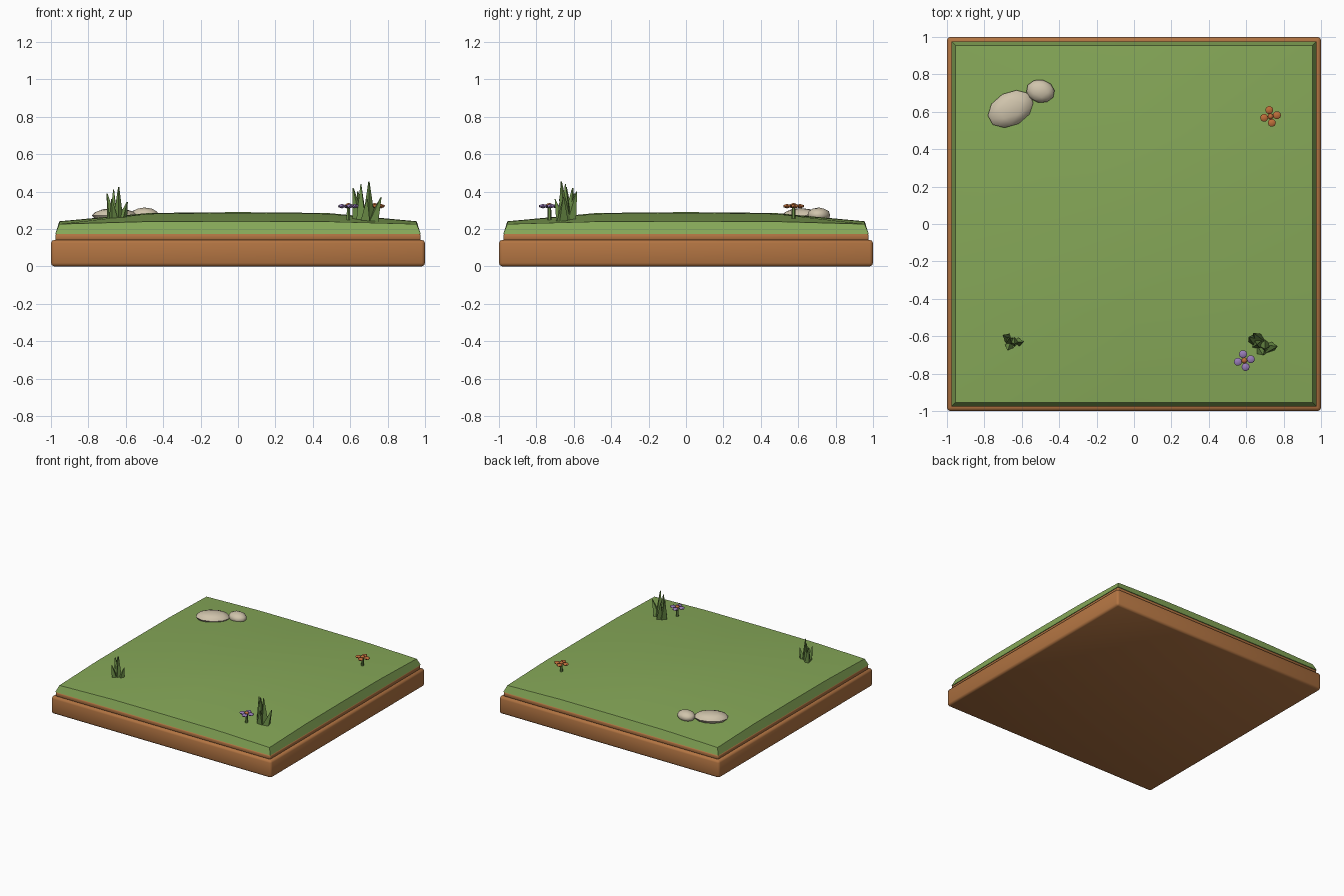
import bpy, bmesh, math
from mathutils import Vector, Matrix

cube = bpy.data.objects.get("Cube")
if cube:
    bpy.data.objects.remove(cube, do_unlink=True)


def material(name, rgb):
    lin = [((c / 255 + 0.055) / 1.055) ** 2.4 for c in rgb] + [1]
    m = bpy.data.materials.new(name)
    m.use_nodes = True
    m.diffuse_color = lin
    m.node_tree.nodes["Principled BSDF"].inputs["Base Color"].default_value = lin
    return m


soil = material("soil brown", (178, 116, 66))
turf = material("turf green", (134, 168, 88))
blade_green = material("blade green", (106, 140, 70))
stone = material("pale stone", (208, 196, 172))
purple = material("petal purple", (152, 124, 184))
orange = material("petal orange", (190, 110, 58))


def finish(bm, name, mat, smooth=None):
    bmesh.ops.recalc_face_normals(bm, faces=bm.faces)
    mesh = bpy.data.meshes.new(name)
    bm.to_mesh(mesh)
    bm.free()
    mesh.materials.append(mat)
    ob = bpy.data.objects.new(name, mesh)
    bpy.context.collection.objects.link(ob)
    if smooth:
        bpy.ops.object.select_all(action="DESELECT")
        ob.select_set(True)
        bpy.context.view_layer.objects.active = ob
        bpy.ops.object.shade_smooth_by_angle(angle=math.radians(smooth))
    return ob


# Soil block and the thinner layer on it, both with rounded edges
def slab(name, half, z0, z1, bevel):
    bm = bmesh.new()
    bmesh.ops.create_cube(bm, size=1)
    bmesh.ops.scale(bm, vec=(2 * half, 2 * half, z1 - z0), verts=bm.verts)
    bmesh.ops.translate(bm, vec=(0, 0, (z0 + z1) / 2), verts=bm.verts)
    bmesh.ops.bevel(bm, geom=bm.edges[:], offset=bevel, segments=2,
                    profile=0.5, affect="EDGES")
    finish(bm, name, soil, 50)


slab("soil_block", 1.0, 0, 0.142, 0.018)
slab("soil_layer", 0.977, 0.138, 0.174, 0.009)


# Turf: gently domed top with sloping sides
def rise(t):
    t = abs(t)
    return 1 - 0.2 * t if t < 0.5 else 0.9 * (0.955 - t) / 0.455


def ground(x, y):
    a, b = rise(x), rise(y)
    return 0.226 + 0.015 * (a + b) + 0.034 * a * b


bm = bmesh.new()
bmesh.ops.create_grid(bm, x_segments=4, y_segments=4, size=0.955)
for v in bm.verts:
    v.co.z = ground(v.co.x, v.co.y)
rim = [e for e in bm.edges if e.is_boundary]
skirt = bmesh.ops.extrude_edge_only(bm, edges=rim)["geom"]
for v in (g for g in skirt if isinstance(g, bmesh.types.BMVert)):
    v.co = Vector((v.co.x * 1.023, v.co.y * 1.023, 0.174))
bmesh.ops.holes_fill(bm, edges=[e for e in bm.edges if e.is_boundary])
finish(bm, "turf", turf, 30)


# Flattened stones
def rock(name, x, y, rx, ry, turn):
    bm = bmesh.new()
    bmesh.ops.create_icosphere(bm, subdivisions=2, radius=1)
    bmesh.ops.scale(bm, vec=(rx, ry, 0.04), verts=bm.verts)
    bmesh.ops.rotate(bm, matrix=Matrix.Rotation(turn, 3, "Z"), verts=bm.verts)
    bmesh.ops.translate(bm, vec=(x, y, ground(x, y) + 0.013), verts=bm.verts)
    finish(bm, name, stone, 40)


rock("large_rock", -0.66, 0.615, 0.13, 0.09, 0.5)
rock("small_rock", -0.5, 0.71, 0.077, 0.062, -0.2)


# Tufts of tapered blades: each blade is base offset, tip offset, tip height
def tuft(name, x, y, radius, blades):
    bm = bmesh.new()
    for i, (bx, by, tx, ty, top) in enumerate(blades):
        foot = ground(x + bx, y + by) - 0.01
        cone = bmesh.ops.create_cone(bm, segments=4, radius1=radius, radius2=0.003,
                                     depth=1, cap_ends=True)["verts"]
        bmesh.ops.rotate(bm, matrix=Matrix.Rotation(i * 1.1, 3, "Z"), verts=cone)
        for v in cone:
            up = v.co.z > 0
            v.co.x += x + (tx if up else bx)
            v.co.y += y + (ty if up else by)
            v.co.z = top if up else foot
    finish(bm, name, blade_green)


tuft("right_tuft", 0.68, -0.64, 0.034, [
    (0.02, -0.01, 0.02, -0.027, 0.455), (0.04, -0.02, 0.085, -0.015, 0.37),
    (-0.02, 0.0, -0.023, -0.005, 0.44), (-0.035, 0.015, -0.065, 0.035, 0.42),
    (-0.01, 0.02, -0.04, 0.055, 0.4), (0.0, -0.03, 0.01, -0.06, 0.36)])
tuft("left_tuft", -0.65, -0.63, 0.027, [
    (0.01, 0.0, 0.012, -0.01, 0.425), (-0.025, 0.02, -0.05, 0.035, 0.39),
    (-0.015, 0.005, -0.015, 0.02, 0.41), (0.03, 0.0, 0.058, 0.0, 0.345),
    (-0.015, -0.02, -0.025, -0.045, 0.36)])


# Flowers: stem, four petals and a raised centre
def bead(name, x, y, z, r, h, mat):
    bm = bmesh.new()
    bmesh.ops.create_icosphere(bm, subdivisions=1, radius=1)
    bmesh.ops.scale(bm, vec=(r, r, h), verts=bm.verts)
    bmesh.ops.translate(bm, vec=(x, y, z), verts=bm.verts)
    finish(bm, name, mat, 50)


def flower(name, x, y, mat, turn):
    z, foot = 0.322, ground(x, y) - 0.01
    bm = bmesh.new()
    bmesh.ops.create_cone(bm, segments=6, radius1=0.011, radius2=0.009,
                          depth=z - foot, cap_ends=True)
    bmesh.ops.translate(bm, vec=(x, y, (z + foot) / 2), verts=bm.verts)
    finish(bm, name + "_stem", blade_green)
    for i in range(4):
        a = turn + i * math.pi / 2
        bead(f"{name}_petal_{i + 1}", x + 0.035 * math.cos(a),
             y + 0.035 * math.sin(a), z, 0.024, 0.012, mat)
    bead(name + "_centre", x, y, z + 0.006, 0.018, 0.012, orange)


flower("purple_flower", 0.59, -0.73, purple, 0.2)
flower("orange_flower", 0.73, 0.575, orange, 0.2)
